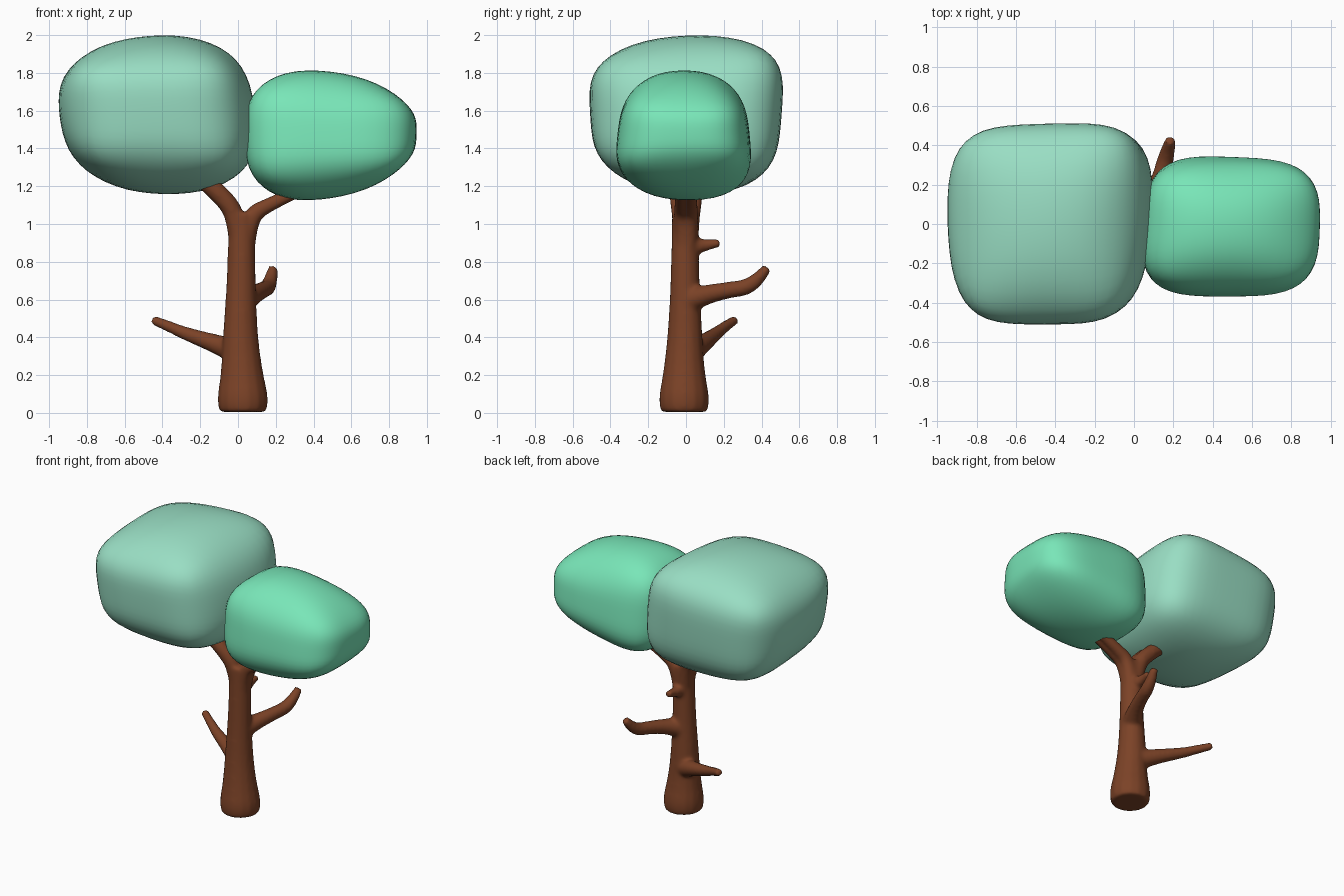
import bpy, bmesh
from mathutils import Vector

if "Cube" in bpy.data.objects:
    bpy.data.objects.remove(bpy.data.objects["Cube"])


def colour(ob, name, rgb):
    mat = bpy.data.materials.new(name)
    mat.diffuse_color = (*rgb, 1)
    mat.use_nodes = True
    mat.node_tree.nodes["Principled BSDF"].inputs["Base Color"].default_value = mat.diffuse_color
    ob.data.materials.append(mat)


def add_limb(curve, points):
    """Tapered limb from (x, y, z, radius) points."""
    s = curve.splines.new('NURBS')
    s.points.add(len(points) - 1)
    for p, (x, y, z, r) in zip(s.points, points):
        p.co = (x, y, z, 1)
        p.radius = r
    s.order_u = 3
    s.use_endpoint_u = True
    s.resolution_u = 8


def foliage(name, corners, power, bulge, rgb):
    """Rounded block: a superellipsoid warped into 8 corners, with domed faces."""
    bm = bmesh.new()
    bmesh.ops.create_cube(bm, size=2)
    bmesh.ops.subdivide_edges(bm, edges=bm.edges[:], cuts=13, use_grid_fill=True)
    for v in bm.verts:
        n = sum(abs(c) ** power for c in v.co) ** (1 / power)
        p = v.co / n
        u, w, t = ((c + 1) / 2 for c in p)
        pos = Vector()
        for i, corner in enumerate(corners):
            a = u if i & 4 else 1 - u
            b = w if i & 2 else 1 - w
            c = t if i & 1 else 1 - t
            pos += Vector(corner) * (a * b * c)
        for k in range(3):
            pos[k] += bulge[k] * p[k] * (1 - p[k - 1] ** 2) * (1 - p[k - 2] ** 2)
        v.co = pos
    me = bpy.data.meshes.new(name)
    bm.to_mesh(me)
    bm.free()
    me.shade_smooth()
    ob = bpy.data.objects.new(name, me)
    bpy.context.collection.objects.link(ob)
    colour(ob, name + "_green", rgb)


# Trunk, fork and branches as one set of tapered tubes
curve = bpy.data.curves.new("trunk", 'CURVE')
curve.dimensions = '3D'
curve.bevel_depth = 1
curve.bevel_resolution = 5
curve.use_fill_caps = True
add_limb(curve, [(.026, -.01, .005, .122), (.026, -.01, .05, .142), (.02, -.01, .22, .11),
                 (.012, -.005, .42, .092), (.018, -.005, .75, .074), (.02, -.005, 1.06, .07)])
for side in (-1, 1):  # broad flattened fork limbs
    add_limb(curve, [(.02, 0, .8, .06), (.0, side * .02, 1.03, .052),
                     (-.09, side * .04, 1.16, .052), (-.23, side * .05, 1.27, .048)])
    add_limb(curve, [(.03, 0, .85, .06), (.05, side * .018, 1.04, .05),
                     (.18, side * .025, 1.11, .036), (.37, side * .025, 1.2, .034)])
# Low left branch, middle rear branch, small upper stub
add_limb(curve, [(.0, .02, .32, .07), (-.1, .08, .36, .052), (-.28, .16, .42, .036),
                 (-.37, .21, .46, .03), (-.45, .26, .492, .026)])
add_limb(curve, [(.02, .0, .59, .075), (.07, .08, .62, .055), (.13, .22, .65, .044),
                 (.17, .36, .67, .044), (.185, .43, .77, .026)])
add_limb(curve, [(.02, .0, .88, .06), (.02, .09, .885, .036), (.02, .14, .895, .026),
                 (.02, .178, .9, .026)])

# Fuse the tubes into one smooth skin
temp = bpy.data.objects.new("trunk_curve", curve)
bpy.context.collection.objects.link(temp)
dg = bpy.context.evaluated_depsgraph_get()
mesh = bpy.data.meshes.new_from_object(temp.evaluated_get(dg))
bpy.data.objects.remove(temp)
bm = bmesh.new()
bm.from_mesh(mesh)
bmesh.ops.remove_doubles(bm, verts=bm.verts[:], dist=.0001)
bmesh.ops.recalc_face_normals(bm, faces=bm.faces[:])
bm.to_mesh(mesh)
bm.free()
trunk = bpy.data.objects.new("trunk", mesh)
bpy.context.collection.objects.link(trunk)
remesh = trunk.modifiers.new("fuse", 'REMESH')
remesh.mode = 'VOXEL'
remesh.voxel_size = .011
remesh.use_smooth_shade = True
smooth = trunk.modifiers.new("soften", 'SMOOTH')
smooth.factor = .5
smooth.iterations = 12
colour(trunk, "bark", (.2, .055, .02))

# Foliage masses; corners run left/right, front/back, bottom/top
foliage("left_foliage", [
    (-.83, -.48, 1.3), (-.9, -.51, 1.86), (-.86, .46, 1.24), (-.94, .5, 1.87),
    (.02, -.47, 1.27), (-.04, -.51, 1.89), (.1, .47, 1.23), (.02, .53, 1.96)],
    4.5, (.06, .015, .1), (.32, .73, .55))
foliage("right_foliage", [
    (.04, -.38, 1.19), (.04, -.33, 1.76), (.09, .37, 1.13), (.08, .31, 1.78),
    (.91, -.38, 1.27), (.92, -.32, 1.68), (.93, .33, 1.31), (.94, .29, 1.65)],
    3.8, (.02, .01, .088), (.19, .79, .48))
